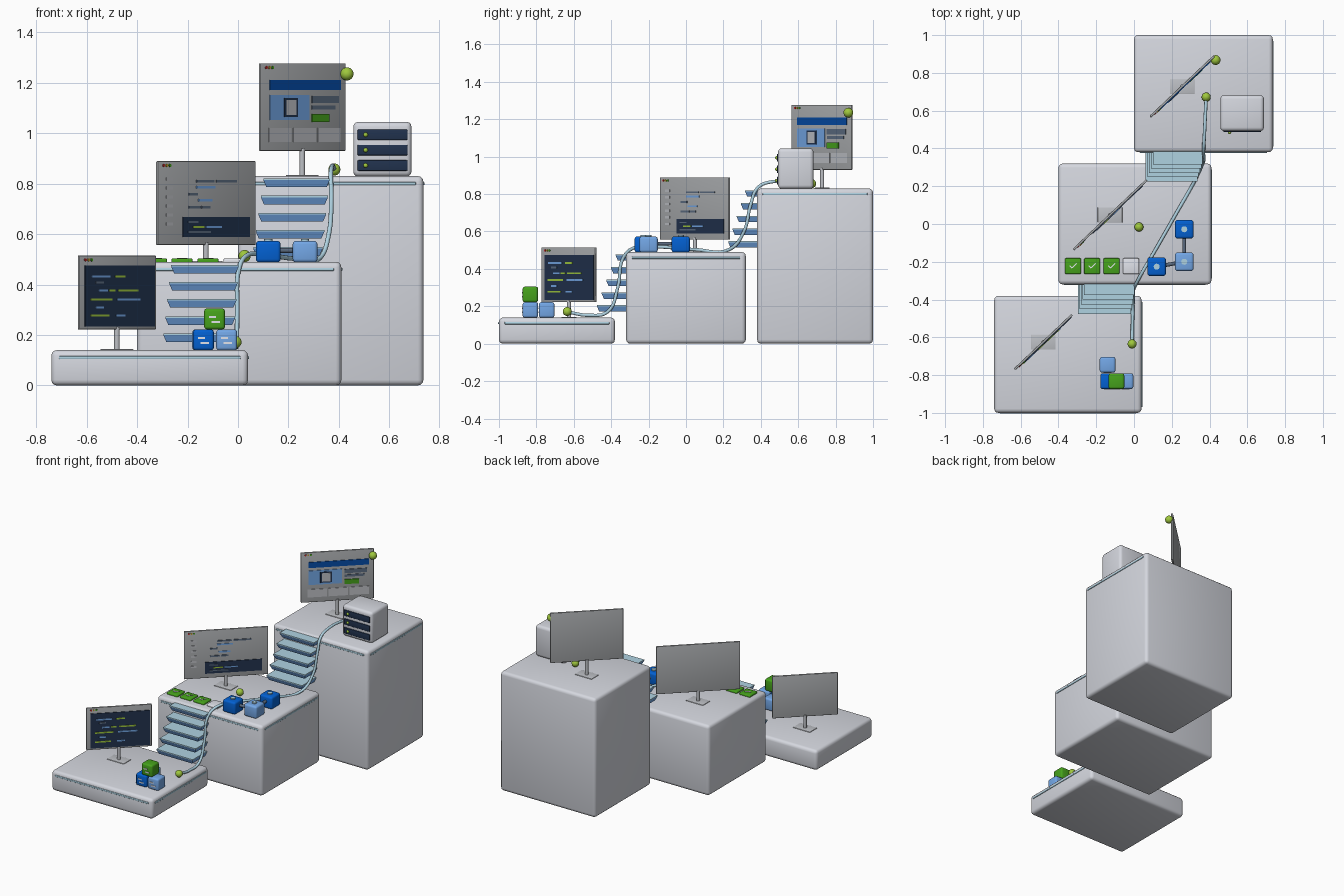
import bpy, bmesh, math
from mathutils import Matrix, Vector

if "Cube" in bpy.data.objects:
    bpy.data.objects.remove(bpy.data.objects["Cube"])

COLORS = {
    "stone": (.83, .84, .87), "grey": (.66, .67, .68), "silver": (.74, .75, .77), "white": (.88, .89, .92),
    "navy": (.15, .21, .31), "blue": (.04, .38, .82), "deep": (.05, .30, .65), "sky": (.45, .65, .90),
    "cyan": (.68, .82, .88), "green": (.28, .63, .13), "lime": (.62, .78, .25),
    "red": (.75, .2, .2), "amber": (.75, .6, .2), "slate": (.36, .42, .50),
}
MATS = {}


def paint(ob, color):
    if color not in MATS:
        m = bpy.data.materials.new(color)
        m.diffuse_color = (*[c ** 2.2 for c in COLORS[color]], 1)
        m.use_nodes = True
        m.node_tree.nodes["Principled BSDF"].inputs["Base Color"].default_value = m.diffuse_color
        MATS[color] = m
    ob.data.materials.append(MATS[color])


def make(name, bm, color, matrix, smooth=False):
    me = bpy.data.meshes.new(name)
    if smooth:
        for f in bm.faces:
            f.smooth = True
    bm.to_mesh(me)
    bm.free()
    ob = bpy.data.objects.new(name, me)
    bpy.context.collection.objects.link(ob)
    ob.matrix_world = matrix
    paint(ob, color)
    return ob


def box(name, lo, hi, color, bevel=0, frame=Matrix(), smooth=True):
    """Box from corner to corner, optionally with rounded edges."""
    lo, hi = Vector(lo), Vector(hi)
    bm = bmesh.new()
    bmesh.ops.create_cube(bm, size=1)
    bmesh.ops.scale(bm, vec=hi - lo, verts=bm.verts)
    if bevel:
        bmesh.ops.bevel(bm, geom=bm.edges[:], offset=bevel, segments=3, profile=.5, affect='EDGES')
    ob = make(name, bm, color, frame @ Matrix.Translation((lo + hi) / 2))
    if bevel and smooth:
        bpy.ops.object.select_all(action='DESELECT')
        ob.select_set(True)
        bpy.context.view_layer.objects.active = ob
        bpy.ops.object.shade_smooth_by_angle(angle=math.radians(35))
    return ob


def ball(name, pos, r, color, flat=1):
    bm = bmesh.new()
    bmesh.ops.create_uvsphere(bm, u_segments=20, v_segments=12, radius=r)
    return make(name, bm, color, Matrix.Translation(pos) @ Matrix.Diagonal((1, 1, flat, 1)), True)


def rod(name, a, b, r, color):
    a, b = Vector(a), Vector(b)
    bm = bmesh.new()
    bmesh.ops.create_cone(bm, cap_ends=True, segments=16, radius1=r, radius2=r, depth=(b - a).length)
    rot = (b - a).to_track_quat('Z', 'Y').to_matrix().to_4x4()
    ob = make(name, bm, color, Matrix.Translation((a + b) / 2) @ rot)
    for f in ob.data.polygons:
        f.use_smooth = len(f.vertices) == 4
    return ob


# three platforms with trim strips on the front and right sides
PLATFORMS = [(-.74, .04, -1.0, -.38, .14), (-.40, .41, -.32, .32, .49), (0, .735, .38, 1.0, .83)]
for i, (x0, x1, y0, y1, h) in enumerate(PLATFORMS):
    n = f"platform_{i + 1}"
    box(n, (x0, y0, 0), (x1, y1, h), "stone", .022)
    box(n + "_front_trim", (x0 + .03, y0 - .004, h - .036), (x1 - .03, y0 + .01, h - .024), "cyan", .003)
    box(n + "_right_trim", (x1 - .01, y0 + .03, h - .036), (x1 + .004, y1 - .03, h - .024), "cyan", .003)


# floating stairs: undersides taper inward, light treads on top
def stairs(name, x, y, z, step, back, width):
    for i in range(5):
        cx, front, top = x + step[0] * i, y + step[1] * i, z + step[2] * i
        w = width - .003 * i
        bm = bmesh.new()
        bmesh.ops.create_cube(bm, size=1)
        for v in bm.verts:
            k = .012 if v.co.z < 0 else 0
            v.co = (cx + math.copysign(w / 2 - k, v.co.x), front + k if v.co.y < 0 else back,
                    top - .006 if v.co.z > 0 else top - .034)
        make(f"{name}_step_{i + 1}", bm, "sky", Matrix())
        box(f"{name}_tread_{i + 1}", (cx - w / 2, front, top - .006), (cx + w / 2, back, top), "cyan")


stairs("lower_stairs", -.156, -.476, .206, (.0062, .025, .068), -.298, .28)
stairs("upper_stairs", .198, .226, .548, (.0085, .0225, .068), .402, .275)


# monitors: pixel coordinates on the front face are mapped onto the turned screen
class Monitor:
    def __init__(self, name, cx, cy, z0, z1, width, floor, px):
        self.name, self.w, self.h, self.px, self.n = name, width, z1 - z0, px, 0
        self.frame = Matrix.Translation((cx, cy, z0)) @ Matrix.Rotation(math.radians(43.5), 4, 'Z')
        box(name + "_screen", (-width / 2, -.006, 0), (width / 2, .006, self.h), "grey", .003, self.frame)
        rod(name + "_post", (cx, cy, floor), (cx, cy, z0 + .01), .011, "silver")
        box(name + "_foot", (cx - .065, cy - .04, floor - .004), (cx + .065, cy + .04, floor + .004), "silver", .002)
        for k, c in enumerate(("red", "amber", "green")):
            p = self.frame @ Vector((-width / 2 + .03 + k * .017, -.006, self.h - .017))
            q = self.frame @ Vector((-width / 2 + .03 + k * .017, -.010, self.h - .017))
            rod(f"{name}_button_{k + 1}", p, q, .006, c)

    def panel(self, label, x0, x1, y0, y1, color, lift=.004):
        l, r, t, b = self.px
        self.n += 1
        u0, u1 = ((x - l) / (r - l) * self.w - self.w / 2 for x in (x0, x1))
        v0, v1 = ((b - y) / (b - t) * self.h for y in (y1, y0))
        box(f"{self.name}_{label}_{self.n}", (u0, -.006 - lift, v0), (u1, -.005, v1), color, 0, self.frame)

    def bars(self, label, rows, half=1.2, lift=.007):
        for y, x0, x1, c in rows:
            self.panel(label, x0, x1, y - half, y + half, c, lift)


m = Monitor("code_monitor", -.48, -.625, .222, .515, .418, .14, (78, 155, 255, 329))
m.panel("display", 83, 153, 265, 326, "navy")
m.bars("code_line", [(276, 89, 108, "sky"), (276, 113, 123, "lime"), (290, 96, 105, "sky"), (290, 107, 113, "lime"),
                     (290, 116, 136, "lime"), (282, 93, 101, "slate"), (299, 88, 110, "lime"), (299, 115, 138, "sky"),
                     (307, 93, 101, "sky"), (315, 88, 107, "lime"), (315, 114, 123, "sky")])

m = Monitor("editor_monitor", -.127, .048, .557, .889, .536, .49, (156, 256, 160, 244))
m.bars("sidebar_item", [(178 + 9 * k, 164, 171, "silver") for k in range(6)], 1.6, .003)
m.bars("text_line", [(180, 195, 213, "slate"), (180, 215, 236, "slate"), (186, 195, 214, "sky"), (193, 187, 196, "slate"),
                     (199, 197, 211, "sky"), (206, 187, 199, "slate"), (206, 200, 209, "slate")], 1.3, .004)
m.panel("terminal", 181, 249, 216, 236, "navy")
m.bars("terminal_line", [(221, 186, 196, "slate"), (226, 191, 202, "lime"), (226, 204, 220, "sky"), (231, 186, 209, "slate")], .9)

m = Monitor("web_monitor", .255, .728, .93, 1.277, .466, .83, (259, 346, 62, 150))
m.panel("header", 268, 340, 79, 89, "deep")
m.panel("picture", 268, 308, 94, 119, "sky")
m.panel("picture_frame", 282, 296, 97, 116, "navy", .006)
m.panel("picture_card", 284, 294, 99, 114, "silver", .008)
m.panel("heading", 311, 338, 95, 102, "slate")
m.panel("subheading", 311, 335, 104.5, 108.5, "slate", .003)
m.panel("button", 311, 328, 113, 121, "green", .006)
for x in (267, 292, 317):
    m.panel("card", x, x + 23, 127, 141, "silver", .003)


# building blocks on the lowest platform, with two short lines on the front
def block(name, x, y, z, color, s=.083):
    box(name, (x - s / 2, y - s / 2, z), (x + s / 2, y + s / 2, z + s), color, .012)
    for k, (a, b) in enumerate(((-.022, .006), (-.012, .022))):
        zz = z + s * (.6 - .25 * k)
        box(f"{name}_mark_{k + 1}", (x + a, y - s / 2 - .003, zz - .004), (x + b, y - s / 2 + .002, zz + .004), "white")


block("block_blue", -.137, -.832, .139, "blue")
block("block_sky_right", -.045, -.832, .139, "sky")
block("block_sky_back", -.14, -.745, .139, "sky")
block("block_green_top", -.093, -.832, .222, "green")

# task tiles with check marks
for i, x in enumerate((-.323, -.222, -.119, -.016)):
    done = i < 3
    box(f"tile_{i + 1}", (x - .042, -.265, .484), (x + .042, -.181, .503), "green" if done else "white", .006)
    if done:
        for tag, dx, dy, ln, ang in (("short", -.012, -.004, .018, -45), ("long", .007, .003, .034, 45)):
            f = Matrix.Translation((x + dx, -.223 + dy, .503)) @ Matrix.Rotation(math.radians(ang), 4, 'Z')
            box(f"tile_{i + 1}_check_{tag}", (-ln / 2, -.003, -.002), (ln / 2, .003, .003), "white", 0, f)

# linked module cubes with top studs and joining pipes
MODULES = [(.12, -.226, "blue"), (.266, -.2, "sky"), (.266, -.028, "blue")]
for i, (x, y, c) in enumerate(MODULES):
    box(f"module_{i + 1}", (x - .049, y - .049, .488), (x + .049, y + .049, .573), c, .013)
    rod(f"module_{i + 1}_stud", (x, y, .57), (x, y, .58), .016, "cyan")
    if i:
        px, py, _ = MODULES[i - 1]
        rod(f"module_pipe_{i}", (px, py, .535), (x, y, .535), .01, "slate")

# server with three drive bays
box("server_case", (.457, .492, .828), (.688, .682, 1.045), "stone", .02)
for i, z in enumerate((.872, .933, .994)):
    box(f"server_bay_{i + 1}", (.474, .486, z - .021), (.672, .50, z + .021), "navy", .004)
    ball(f"server_light_{i + 1}", (.506, .485, z), .009, "lime")

# cable climbing both flights, with end and waypoint beads
cu = bpy.data.curves.new("cable", 'CURVE')
cu.dimensions = '3D'
cu.bevel_depth, cu.bevel_resolution, cu.resolution_u = .009, 3, 6
PATH = [(-.01, -.635, .17), (-.008, -.52, .152), (-.005, -.42, .17), (-.003, -.365, .30), (.003, -.335, .46),
        (.03, -.28, .512), (.10, -.16, .518), (.22, .05, .503), (.325, .235, .505), (.36, .31, .60),
        (.37, .345, .74), (.368, .385, .835), (.372, .46, .866), (.382, .67, .86)]
sp = cu.splines.new('BEZIER')
sp.bezier_points.add(len(PATH) - 1)
for p, co in zip(sp.bezier_points, PATH):
    p.co = co
    p.handle_left_type = p.handle_right_type = 'AUTO'
cable = bpy.data.objects.new("cable", cu)
bpy.context.collection.objects.link(cable)
paint(cable, "cyan")
bpy.ops.object.select_all(action='DESELECT')
cable.select_set(True)
bpy.context.view_layer.objects.active = cable
bpy.ops.object.convert(target='MESH')

ball("bead_start", (-.01, -.635, .172), .024, "lime")
ball("bead_middle", (.026, -.016, .513), .024, "lime")
ball("bead_end", (.382, .672, .856), .024, "lime")
ball("bead_monitor", (.432, .868, 1.235), .026, "lime")
